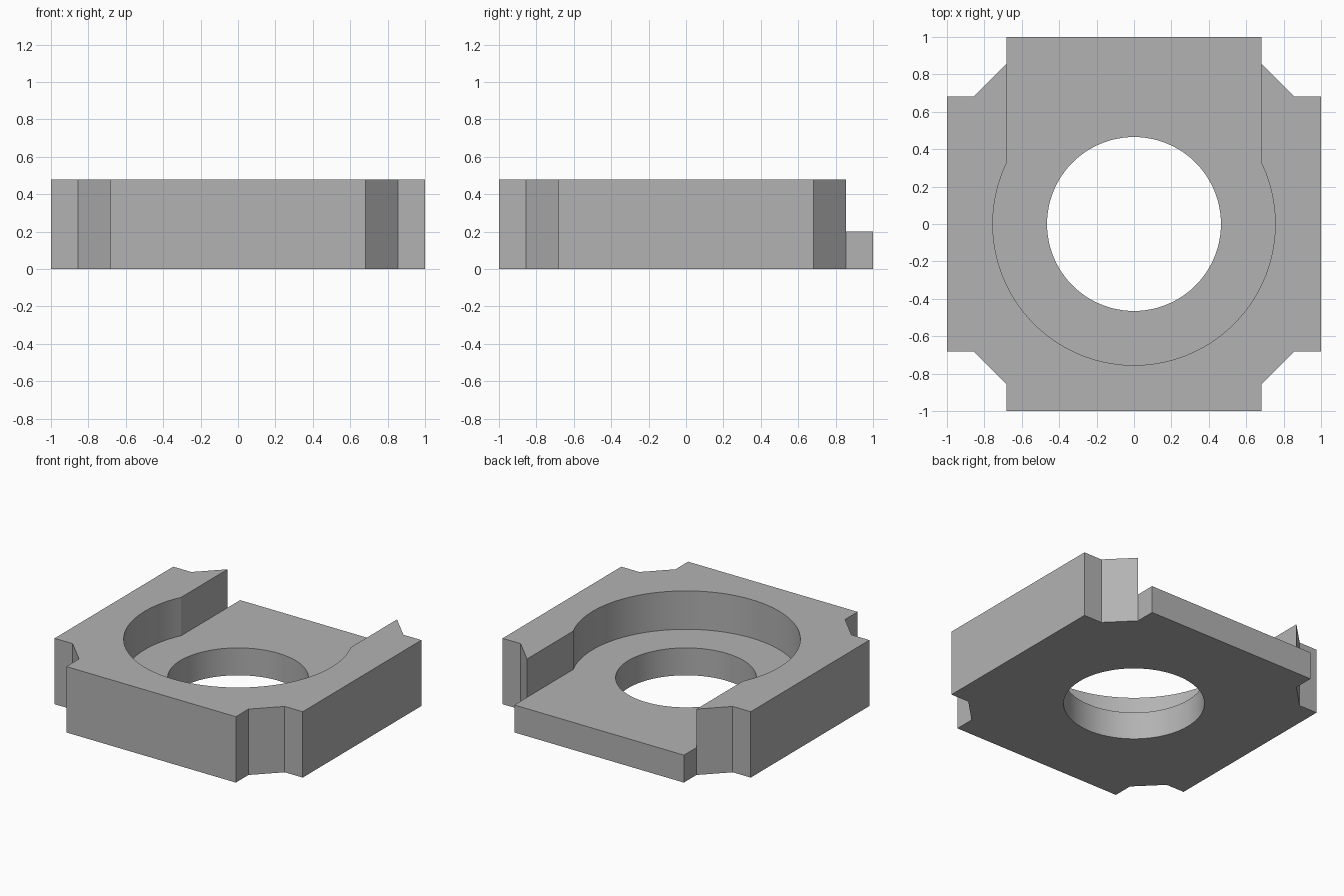
import bpy
import bmesh
import math

cube = bpy.data.objects.get("Cube")
if cube:
    bpy.data.objects.remove(cube, do_unlink=True)

HEIGHT, FLOOR = 0.48, 0.2
HALF, ARM, NOTCH = 1.0, 0.683, 0.855
HOLE_R, POCKET_R = 0.465, 0.755

grey = bpy.data.materials.new("plain grey")
grey.use_nodes = True
colour = (0.45, 0.45, 0.45, 1)
grey.diffuse_color = colour
grey.node_tree.nodes["Principled BSDF"].inputs["Base Color"].default_value = colour


def prism(name, outline, z0, z1):
    """Extrude a counter-clockwise outline from z0 to z1."""
    bm = bmesh.new()
    face = bm.faces.new([bm.verts.new((x, y, z0)) for x, y in outline])
    top = bmesh.ops.extrude_face_region(bm, geom=[face])["geom"]
    bmesh.ops.translate(bm, vec=(0, 0, z1 - z0),
                        verts=[v for v in top if isinstance(v, bmesh.types.BMVert)])
    bmesh.ops.recalc_face_normals(bm, faces=bm.faces)
    mesh = bpy.data.meshes.new(name)
    bm.to_mesh(mesh)
    bm.free()
    mesh.materials.append(grey)
    obj = bpy.data.objects.new(name, mesh)
    bpy.context.collection.objects.link(obj)
    return obj


def arc(radius, start, end, steps):
    return [(radius * math.cos(start + (end - start) * i / steps),
             radius * math.sin(start + (end - start) * i / steps))
            for i in range(steps + 1)]


# Square block with a notch at each corner: one corner turned four times
corner = [(HALF, ARM), (NOTCH, ARM), (ARM, NOTCH), (ARM, HALF)]
outline = []
for c, s in ((1, 0), (0, 1), (-1, 0), (0, -1)):
    outline += [(x * c - y * s, x * s + y * c) for x, y in corner]
block = prism("notched_block", outline, 0, HEIGHT)

# Round pocket that runs out through the back as a straight slot
a = math.acos(ARM / POCKET_R)
pocket_outline = arc(POCKET_R, math.pi - a, 2 * math.pi + a, 96)
pocket_outline += [(ARM, HALF + 0.2), (-ARM, HALF + 0.2)]
pocket = prism("pocket_cutter", pocket_outline, FLOOR, HEIGHT + 0.2)

# Through hole in the floor
hole = prism("hole_cutter", arc(HOLE_R, 0, 2 * math.pi, 96)[:-1], -0.2, HEIGHT + 0.4)

bpy.context.view_layer.objects.active = block
block.select_set(True)
for cutter in (pocket, hole):
    mod = block.modifiers.new(cutter.name, 'BOOLEAN')
    mod.operation = 'DIFFERENCE'
    mod.solver = 'EXACT'
    mod.object = cutter
    bpy.ops.object.modifier_apply(modifier=mod.name)
    bpy.data.objects.remove(cutter, do_unlink=True)

bpy.ops.object.shade_smooth_by_angle(angle=math.radians(20))
